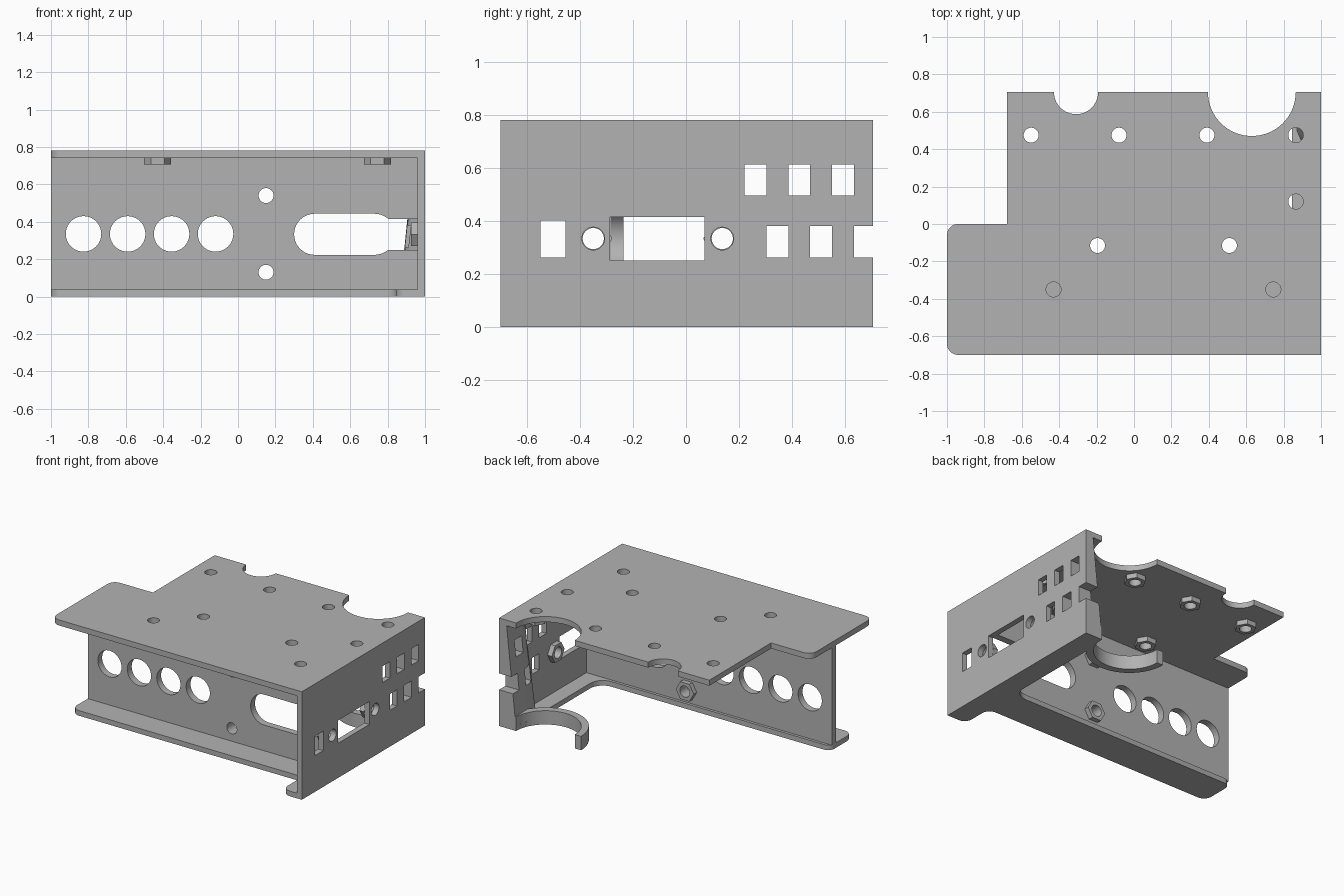
import bpy, bmesh, math
from mathutils import Vector

if "Cube" in bpy.data.objects:
    bpy.data.objects.remove(bpy.data.objects["Cube"])

grey = bpy.data.materials.new("plain grey")
grey.diffuse_color = (0.45, 0.45, 0.45, 1)
grey.use_nodes = True
grey.node_tree.nodes["Principled BSDF"].inputs["Base Color"].default_value = grey.diffuse_color

# axis mapping: outline (u, v) plus depth w -> world position
MAPS = {"z": lambda u, v, w: (u, v, w),
        "y": lambda u, v, w: (u, w, v),
        "x": lambda u, v, w: (w, u, v)}


def loft(name, low, high, a, b, axis="z"):
    """Solid between two matching outlines at depths a and b."""
    bm = bmesh.new()
    f = MAPS[axis]
    lo = [bm.verts.new(f(u, v, a)) for u, v in low]
    hi = [bm.verts.new(f(u, v, b)) for u, v in high]
    n = len(lo)
    bm.faces.new(lo)
    bm.faces.new(hi)
    for i in range(n):
        j = (i + 1) % n
        bm.faces.new((lo[i], lo[j], hi[j], hi[i]))
    bmesh.ops.recalc_face_normals(bm, faces=bm.faces)
    me = bpy.data.meshes.new(name)
    bm.to_mesh(me)
    bm.free()
    me.materials.append(grey)
    ob = bpy.data.objects.new(name, me)
    bpy.context.collection.objects.link(ob)
    return ob


def prism(name, pts, a, b, axis="z"):
    return loft(name, pts, pts, a, b, axis)


def arc(c, r, a0, a1, n):
    return [(c[0] + r * math.cos(math.radians(a0 + (a1 - a0) * i / n)),
             c[1] + r * math.sin(math.radians(a0 + (a1 - a0) * i / n))) for i in range(n + 1)]


def circle(c, r, n=40):
    return arc(c, r, 0, 360, n)[:-1]


def rect(u0, u1, v0, v1):
    return [(u0, v0), (u1, v0), (u1, v1), (u0, v1)]


def rounded(pts):
    """Outline from right-angled (u, v, radius) corners."""
    out = []
    for i, (x, y, r) in enumerate(pts):
        p = Vector((x, y))
        if r == 0:
            out.append((x, y))
            continue
        d0 = (Vector(pts[i - 1][:2]) - p).normalized()
        d1 = (Vector(pts[(i + 1) % len(pts)][:2]) - p).normalized()
        c = p + (d0 + d1) * r
        for k in range(9):
            t = k / 8 * math.pi / 2
            out.append(tuple(c - d1 * r * math.cos(t) - d0 * r * math.sin(t)))
    return out


def cut(ob, cutters):
    for c in cutters:
        c.hide_render = True
        m = ob.modifiers.new("cut", "BOOLEAN")
        m.operation, m.solver, m.object = "DIFFERENCE", "EXACT", c
    bpy.context.view_layer.update()
    me = bpy.data.meshes.new_from_object(ob.evaluated_get(bpy.context.evaluated_depsgraph_get()))
    ob.modifiers.clear()
    ob.data = me
    for c in cutters:
        bpy.data.objects.remove(c)


def drill(c, r, a, b, axis):
    return prism("cutter", circle(c, r), a, b, axis)


def nut(name, c, a, b, axis):
    """Hexagonal nut seat with a through hole."""
    cut(prism(name, circle(c, 0.072, 6), a, b, axis), [drill(c, 0.04, a - 0.1, b + 0.1, axis)])


BACK = 0.705
BIG = (0.63, BACK)

# top plate with corner step, two round notches and screw holes
holes = [(-0.55, 0.475), (-0.08, 0.475), (0.39, 0.475), (0.865, 0.475), (0.865, 0.12),
         (-0.195, -0.115), (0.51, -0.115), (-0.43, -0.35), (0.745, -0.35)]
top = prism("top_plate", rounded([(-1, -0.7, 0.06), (1, -0.7, 0), (1, BACK, 0), (-0.68, BACK, 0),
                                  (-0.68, 0, 0), (-1, 0, 0.06)]), 0.74, 0.78)
cut(top, [drill(h, 0.04, 0.6, 0.9, "z") for h in holes] +
    [drill((-0.31, BACK), 0.118, 0.6, 0.9, "z"), drill(BIG, 0.235, 0.6, 0.9, "z")])
for h in holes:
    nut("top_nut_seat", h, 0.705, 0.74, "z")

# front web with cable holes, slot and two screw holes
web = prism("front_web", rect(-1, 0.96, 0.037, 0.74), -0.285, -0.235, "y")
slot = arc((0.41, 0.333), 0.11, 90, 270, 20) + arc((0.73, 0.333), 0.11, -90, 90, 20)
cut(web, [drill((x, 0.335), 0.095, -0.5, 0, "y") for x in (-0.826, -0.59, -0.355, -0.12)] +
    [drill((0.15, z), 0.04, -0.5, 0, "y") for z in (0.13, 0.54)] +
    [prism("cutter", slot, -0.5, 0, "y"),
     prism("cutter", rect(-0.5, 0.07, 0.25, 0.415), 0.7, 1.1, "x")])
for z in (0.13, 0.54):
    nut("web_nut_seat", (0.15, z), -0.235, -0.2, "y")

# bottom flange running under the web and along the side wall
flange = prism("bottom_flange", rounded([
    (1, -0.7, 0), (1, BACK, 0), (0.845, BACK, 0), (0.845, -0.215, 0.1), (-1, -0.215, 0.05),
    (-1, -0.47, 0.06), (0.845, -0.47, 0.06), (0.845, -0.7, 0.06)]), 0, 0.037)
cut(flange, [drill(BIG, 0.235, -0.1, 0.2, "z")])

# window grid shared by the side wall and its rear post
windows = [(y, y + 0.083, 0.495, 0.613) for y in (0.221, 0.386, 0.551)] + \
          [(y, y + 0.083, 0.262, 0.38) for y in (0.304, 0.468, 0.634)]


def window_cutters():
    return [prism("cutter", rect(*w), 0.7, 1.1, "x") for w in windows]


# right side wall
side = prism("side_wall", rect(-0.7, BACK, 0, 0.78), 0.96, 1, "x")
cut(side, window_cutters() + [drill((y, 0.333), 0.043, 0.8, 1.1, "x") for y in (-0.35, 0.137)] +
    [prism("cutter", rect(-0.55, -0.455, 0.262, 0.402), 0.8, 1.1, "x"),
     prism("cutter", rect(-0.287, 0.07, 0.25, 0.415), 0.8, 1.1, "x")])
for y in (-0.35, 0.137):
    nut("side_nut_seat", (y, 0.333), 0.925, 0.96, "x")

# rear post carrying the ring, tapering toward the top
foot = [(0.962, BACK), (0.865, BACK), (0.87, 0.5), (0.9, 0.43), (0.962, 0.38)]
head = [(0.962, BACK), (0.94, BACK), (0.94, 0.56), (0.945, 0.52), (0.962, 0.48)]
post = loft("rear_post", foot, head, 0.03, 0.745)
cut(post, window_cutters() + [drill(BIG, 0.235, -0.1, 0.9, "z")])

# half ring at the back
prism("half_ring", arc(BIG, 0.235, 180, 360, 32) + arc(BIG, 0.285, 360, 180, 32), 0, 0.1)

# smooth curved walls, crisp edges
for ob in bpy.context.scene.objects:
    ob.data.shade_smooth()
    ob.data.set_sharp_from_angle(angle=math.radians(30))
